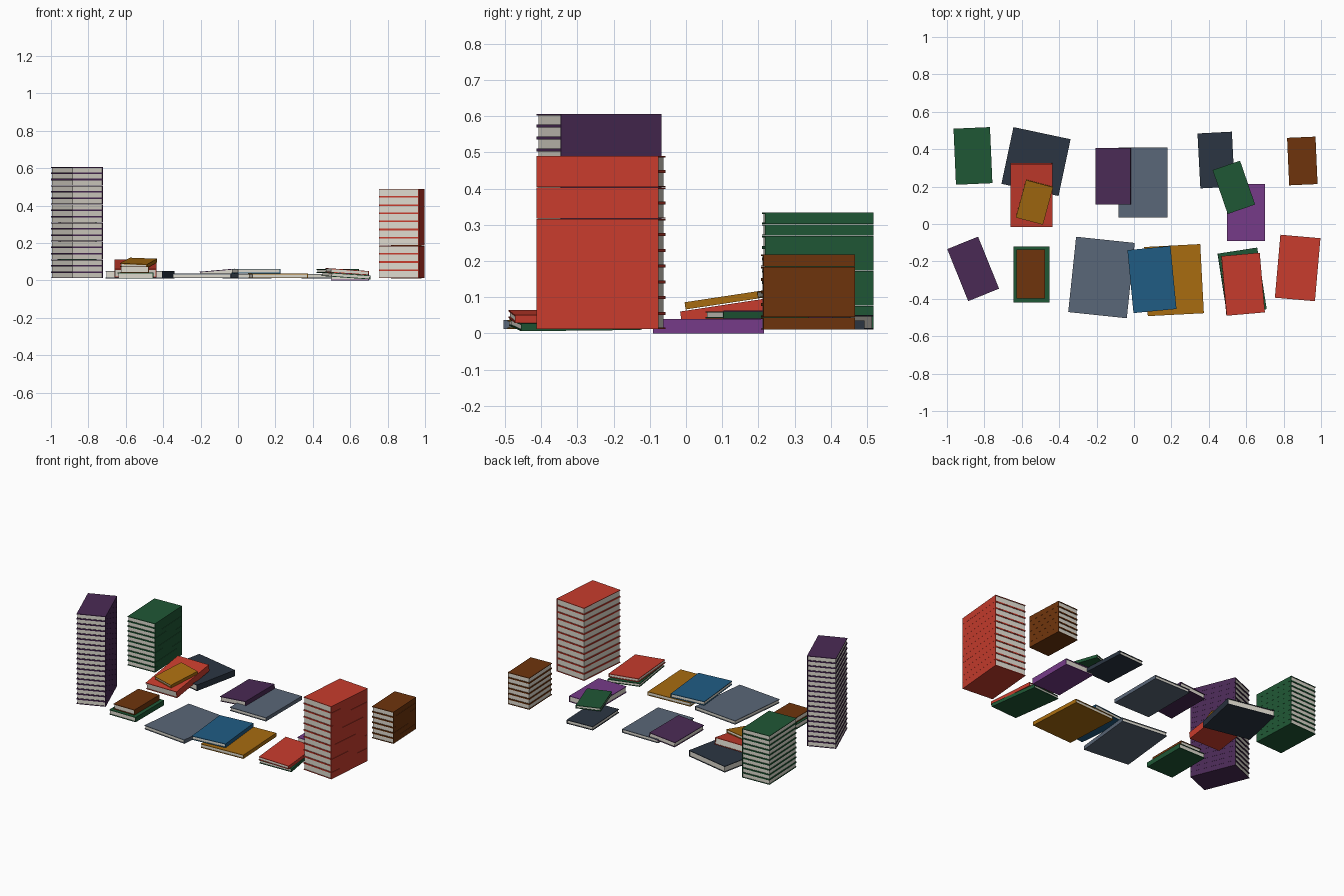
import bpy, bmesh
from math import radians
from mathutils import Matrix

old = bpy.data.objects.get("Cube")
if old:
    bpy.data.objects.remove(old, do_unlink=True)


def material(name, hex_code):
    srgb = [int(hex_code[i:i + 2], 16) / 255 for i in (0, 2, 4)]
    col = [c / 12.92 if c < 0.04045 else ((c + 0.055) / 1.055) ** 2.4 for c in srgb] + [1]
    m = bpy.data.materials.new(name)
    m.use_nodes = True
    m.diffuse_color = col
    bsdf = m.node_tree.nodes["Principled BSDF"]
    bsdf.inputs["Base Color"].default_value = col
    bsdf.inputs["Roughness"].default_value = 0.8
    return m


PAGES = material("page_cream", "dedace")
RED = material("red", "c83c2d")
GREEN = material("green", "1f5735")
BROWN = material("brown", "6e340c")
PLUM = material("dark_purple", "4a2a55")
VIOLET = material("violet", "763b88")
GREY = material("slate_grey", "5a6778")
NAVY = material("navy", "2b3542")
BLUE = material("blue", "205c84")
OCHRE = material("ochre", "a86c10")

BOARD = 0.004   # cover board thickness
LIP = 0.004     # overhang of the cover past the pages


def book(name, cover, x, y, width, length, z, thick, yaw=0, pitch=0, roll=0, count=1):
    """Hardback centred on x, y with its lowest face at z; spine on its +x side."""
    w, l, t = width / 2, length / 2, thick / 2
    bm = bmesh.new()
    # Cover: C-shaped profile pulled along the length
    wi, ti = w - BOARD, t - BOARD
    outline = [(-w, -t), (w, -t), (w, t), (-w, t), (-w, ti), (wi, ti), (wi, -ti), (-w, -ti)]
    face = bm.faces.new([bm.verts.new((px, -l, pz)) for px, pz in outline])
    pulled = bmesh.ops.extrude_face_region(bm, geom=[face])["geom"]
    bmesh.ops.translate(bm, vec=(0, length, 0),
                        verts=[v for v in pulled if isinstance(v, bmesh.types.BMVert)])
    # Page block
    size = (width - BOARD - LIP, length - 2 * LIP, 2 * ti)
    block = bmesh.ops.create_cube(bm, size=1, matrix=Matrix.Translation(((LIP - BOARD) / 2, 0, 0))
                                  @ Matrix.Diagonal((*size, 1)))
    for f in {f for v in block["verts"] for f in v.link_faces}:
        f.material_index = 1
    bmesh.ops.recalc_face_normals(bm, faces=bm.faces)
    mesh = bpy.data.meshes.new(name)
    bm.to_mesh(mesh)
    bm.free()
    mesh.materials.append(cover)
    mesh.materials.append(PAGES)
    ob = bpy.data.objects.new(name, mesh)
    bpy.context.collection.objects.link(ob)
    ob.matrix_world = (Matrix.Translation((x, y, z + t))
                       @ Matrix.Rotation(radians(pitch), 4, 'X')
                       @ Matrix.Rotation(radians(roll), 4, 'Y')
                       @ Matrix.Rotation(radians(yaw), 4, 'Z'))
    # Repeat upward for a stack
    if count > 1:
        arr = ob.modifiers.new("stack", 'ARRAY')
        arr.count = count
        arr.use_relative_offset = False
        arr.use_constant_offset = True
        arr.constant_offset_displace = (0, 0, thick + 0.0005)
    return ob


# Four tall stacks
book("purple_stack", PLUM, -0.86, -0.24, 0.178, 0.30, 0.012, 0.0325, yaw=22, count=18)
book("green_stack", GREEN, -0.861, 0.364, 0.195, 0.30, 0.012, 0.0317, yaw=2.5, count=10)
book("red_stack", RED, 0.875, -0.235, 0.215, 0.338, 0.012, 0.043, yaw=-5, count=11)
book("brown_stack", BROWN, 0.90, 0.337, 0.152, 0.254, 0.01, 0.0343, yaw=2.5, count=6)

# Leaning pile: navy, red, ochre
book("navy_book", NAVY, -0.524, 0.334, 0.312, 0.31, 0.011, 0.04, yaw=-12)
book("leaning_red_book", RED, -0.549, 0.155, 0.225, 0.34, 0.042, 0.044, pitch=8.6)
book("leaning_ochre_book", OCHRE, -0.532, 0.117, 0.15, 0.21, 0.084, 0.02, yaw=-15, pitch=8.6)

# Brown on green pair
book("lower_green_book", GREEN, -0.548, -0.27, 0.192, 0.297, 0.01, 0.032)
book("upper_brown_book", BROWN, -0.553, -0.267, 0.153, 0.26, 0.042, 0.034)

# Wide books at the front with a blue one across them
book("wide_grey_book", GREY, -0.174, -0.286, 0.315, 0.405, 0.012, 0.025, yaw=-6)
book("wide_ochre_book", OCHRE, 0.214, -0.30, 0.30, 0.37, 0.012, 0.025, yaw=3)
book("bridging_blue_book", BLUE, 0.096, -0.297, 0.231, 0.338, 0.0375, 0.025, yaw=5.5)

# Purple leaning on grey at the back
book("back_grey_book", GREY, 0.048, 0.222, 0.262, 0.374, 0.011, 0.024)
book("leaning_purple_book", PLUM, -0.11, 0.255, 0.187, 0.302, 0.023, 0.032, roll=-5)

# Red on green pair, sloping down to its left
book("sloping_green_book", GREEN, 0.578, -0.307, 0.214, 0.333, 0.015, 0.021, yaw=8.8, roll=4)
book("sloping_red_book", RED, 0.583, -0.322, 0.206, 0.32, 0.0365, 0.022, yaw=5, roll=4)

# Violet and navy with a small green one across them
book("violet_book", VIOLET, 0.598, 0.062, 0.204, 0.306, 0.0, 0.04)
book("small_navy_book", NAVY, 0.439, 0.342, 0.184, 0.294, 0.011, 0.025, yaw=3)
book("bridging_green_book", GREEN, 0.534, 0.196, 0.155, 0.248, 0.041, 0.02, yaw=19)
